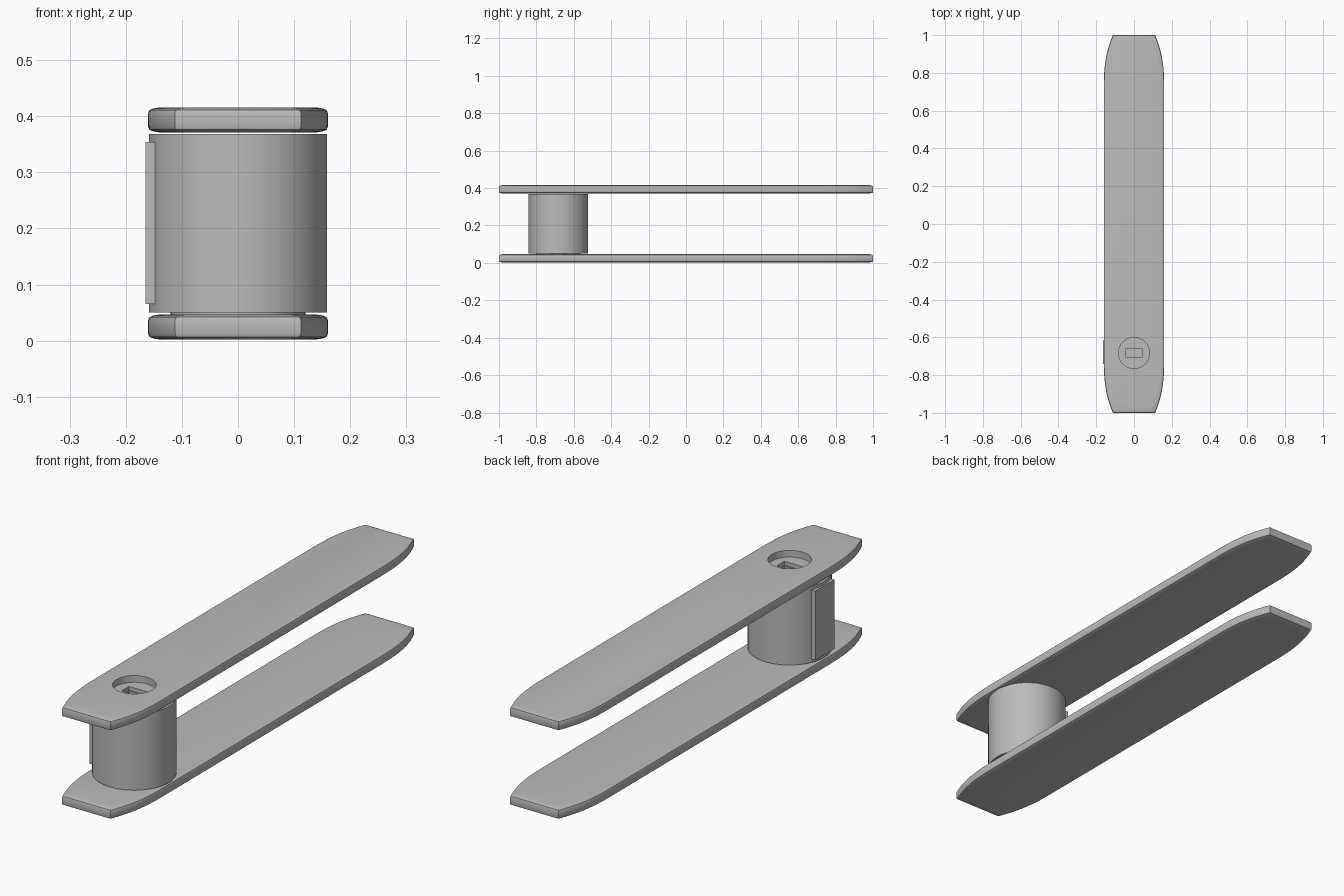
import bpy
import bmesh

if "Cube" in bpy.data.objects:
    bpy.data.objects.remove(bpy.data.objects["Cube"], do_unlink=True)

PIVOT_Y = -0.683

# Single plain grey finish
grey = bpy.data.materials.new("plain grey")
grey.use_nodes = True
colour = (0.5, 0.5, 0.5, 1)
grey.diffuse_color = colour
grey.node_tree.nodes["Principled BSDF"].inputs["Base Color"].default_value = colour


def finish(obj, name):
    obj.name = name
    obj.data.materials.clear()
    obj.data.materials.append(grey)
    return obj


def cylinder(name, radius, z0, z1):
    bpy.ops.mesh.primitive_cylinder_add(
        vertices=96, radius=radius, depth=z1 - z0,
        location=(0, PIVOT_Y, (z0 + z1) / 2))
    return finish(bpy.context.object, name)


def box(name, low, high):
    centre = [(a + b) / 2 for a, b in zip(low, high)]
    bpy.ops.mesh.primitive_cube_add(size=1, location=centre)
    obj = bpy.context.object
    obj.scale = [b - a for a, b in zip(low, high)]
    bpy.ops.object.transform_apply(location=False, rotation=False, scale=True)
    return finish(obj, name)


def outline(inset):
    # Parallel sides that curve in towards blunt ends
    steps = 14
    quarter = []
    for i in range(steps + 1):
        t = i / steps
        width = 0.16 - 0.048 * t ** 2.5
        quarter.append((width - inset, (0.72 + 0.28 * t) * (1 - inset)))
    right = [(x, -y) for x, y in reversed(quarter)] + quarter
    return right + [(-x, y) for x, y in reversed(right)]


def side_plate(name, z0, z1):
    # Stacked outlines give the softly rounded rim
    rim = [(0.022, 0), (0.009, 0.002), (0.002, 0.005), (0, 0.01)]
    layers = [(d, z0 + h) for d, h in rim] + [(d, z1 - h) for d, h in reversed(rim)]
    bm = bmesh.new()
    rings = [[bm.verts.new((x, y, z)) for x, y in outline(d)] for d, z in layers]
    for low, high in zip(rings, rings[1:]):
        for i in range(len(low)):
            j = (i + 1) % len(low)
            bm.faces.new((low[i], low[j], high[j], high[i]))
    bm.faces.new(list(reversed(rings[0])))
    bm.faces.new(rings[-1])
    bmesh.ops.recalc_face_normals(bm, faces=bm.faces[:])
    mesh = bpy.data.meshes.new(name)
    bm.to_mesh(mesh)
    bm.free()
    obj = bpy.data.objects.new(name, mesh)
    bpy.context.collection.objects.link(obj)
    return finish(obj, name)


def activate(obj):
    bpy.ops.object.select_all(action="DESELECT")
    obj.select_set(True)
    bpy.context.view_layer.objects.active = obj


def cut(obj, cutter):
    activate(obj)
    mod = obj.modifiers.new("cut", "BOOLEAN")
    mod.operation = "DIFFERENCE"
    mod.solver = "EXACT"
    mod.object = cutter
    bpy.ops.object.modifier_apply(modifier=mod.name)


# Two long side plates
bottom_plate = side_plate("bottom_plate", 0.002, 0.047)
top_plate = side_plate("top_plate", 0.371, 0.416)

# Round hub with thin spacers joining it to the plates
hub = cylinder("hub", 0.159, 0.05, 0.368)
lower_spacer = cylinder("lower_spacer", 0.12, 0.046, 0.051)

# Raised flat pad on the side of the hub
side_pad = box("side_pad", (-0.165, -0.742, 0.065), (-0.142, -0.618, 0.354))

# Round recess in the top plate and a slot running into the hub
recess_cutter = cylinder("recess_cutter", 0.082, 0.388, 0.5)
slot_cutter = box("slot_cutter", (-0.042, PIVOT_Y - 0.025, 0.31),
                  (0.042, PIVOT_Y + 0.025, 0.5))
cut(top_plate, recess_cutter)
cut(top_plate, slot_cutter)
cut(hub, slot_cutter)
for cutter in (recess_cutter, slot_cutter):
    bpy.data.objects.remove(cutter, do_unlink=True)

# Smooth curved walls, crisp edges
for obj in (bottom_plate, top_plate, hub, lower_spacer):
    activate(obj)
    bpy.ops.object.shade_smooth_by_angle(angle=0.5)
